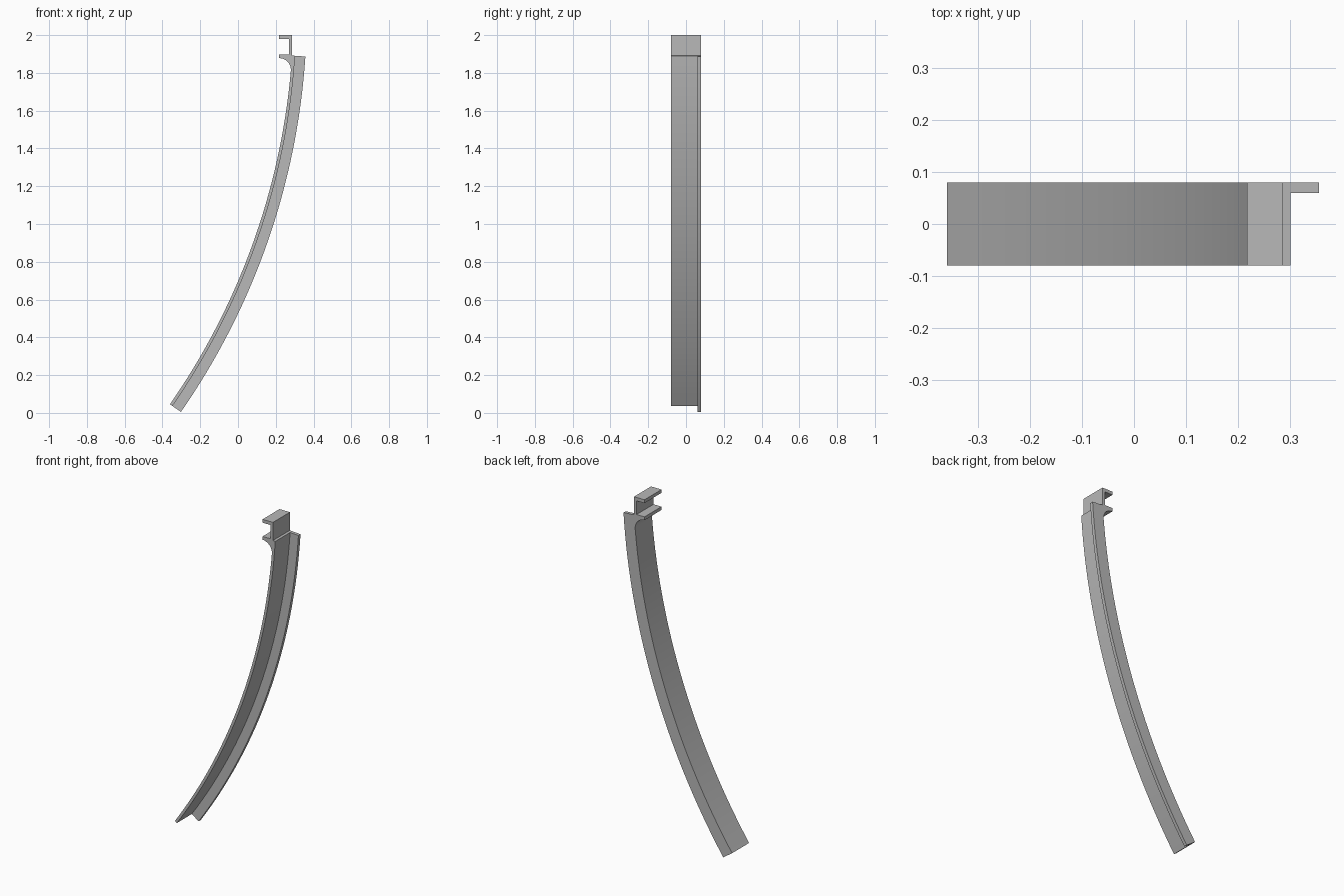
import bpy, bmesh
from math import sin, cos, radians

if "Cube" in bpy.data.objects:
    bpy.data.objects.remove(bpy.data.objects["Cube"])

grey = bpy.data.materials.new("plain grey")
grey.use_nodes = True
colour = (0.48, 0.48, 0.48, 1)
grey.diffuse_color = colour
grey.node_tree.nodes["Principled BSDF"].inputs["Base Color"].default_value = colour

# Shared centre and radii of the curved rail, in the x-z plane
CX, CZ = -3.365, 2.134
R_INNER, R_WEB, R_OUTER = 3.659, 3.675, 3.73
BOTTOM, TOP = -34.8, -3.8
HALF_DEPTH = 0.08


def arc(cx, cz, rx, rz, start, end, steps):
    angles = [radians(start + (end - start) * i / steps) for i in range(steps + 1)]
    return [(cx + rx * cos(a), cz + rz * sin(a)) for a in angles]


def rail_arc(r, start, end):
    return arc(CX, CZ, r, r, start, end, 32)


def extrude_profile(name, points, y0, y1):
    bm = bmesh.new()
    face = bm.faces.new([bm.verts.new((x, y0, z)) for x, z in points])
    moved = bmesh.ops.extrude_face_region(bm, geom=[face], use_keep_orig=True)["geom"]
    verts = [v for v in moved if isinstance(v, bmesh.types.BMVert)]
    bmesh.ops.translate(bm, verts=verts, vec=(0, y1 - y0, 0))
    bmesh.ops.recalc_face_normals(bm, faces=bm.faces[:])
    mesh = bpy.data.meshes.new(name)
    bm.to_mesh(mesh)
    bm.free()
    mesh.materials.append(grey)
    obj = bpy.data.objects.new(name, mesh)
    bpy.context.collection.objects.link(obj)
    bpy.ops.object.select_all(action="DESELECT")
    obj.select_set(True)
    bpy.context.view_layer.objects.active = obj
    bpy.ops.object.shade_smooth_by_angle(angle=radians(20))
    return obj


# Curved strip with the channel-shaped head and its filleted lower lip
LEFT, RIGHT, WALL = 0.218, 0.287, 0.27
head = [(RIGHT, 1.892), (RIGHT, 2), (LEFT, 2), (LEFT, 1.98),
        (WALL, 1.98), (WALL, 1.898), (LEFT, 1.898)]
fillet = arc(LEFT, 1.815, 0.062, 0.063, 90, 0, 10)
strip = rail_arc(R_WEB, BOTTOM, TOP) + head + fillet + rail_arc(R_INNER, -5.05, BOTTOM)
extrude_profile("curved_strip_and_head", strip, -HALF_DEPTH, HALF_DEPTH)

# Thin flange standing out along the back edge of the strip
flange = rail_arc(R_OUTER, BOTTOM, TOP) + rail_arc(R_WEB, TOP, BOTTOM)
extrude_profile("back_flange", flange, HALF_DEPTH - 0.02, HALF_DEPTH)
